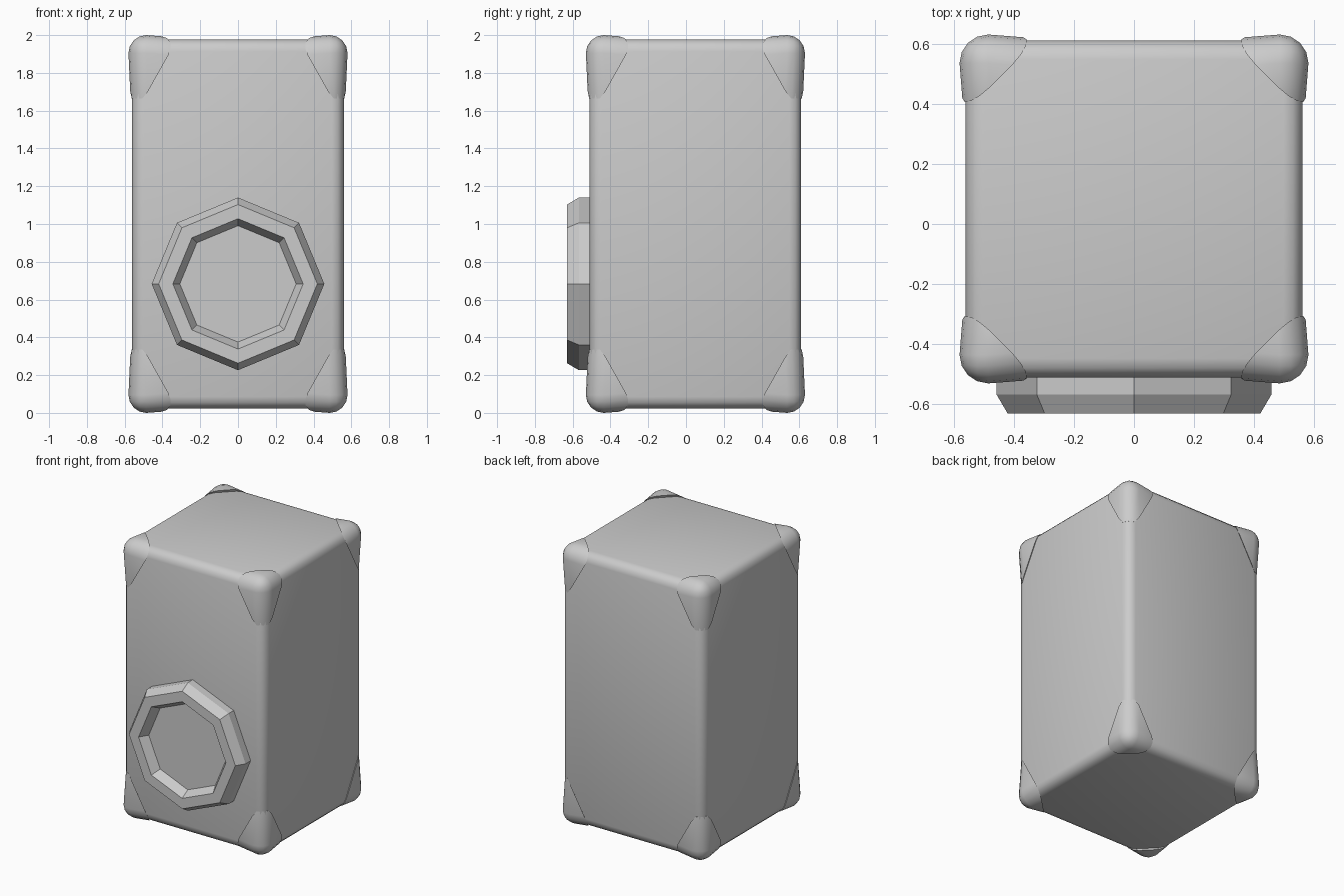
import bpy, bmesh, math
from mathutils import Vector, Matrix

if "Cube" in bpy.data.objects:
    bpy.data.objects.remove(bpy.data.objects["Cube"])

CENTRE = Vector((0, 0.05, 1.0))


def finish(bm, name, smooth):
    bmesh.ops.recalc_face_normals(bm, faces=bm.faces[:])
    me = bpy.data.meshes.new(name)
    bm.to_mesh(me)
    bm.free()
    ob = bpy.data.objects.new(name, me)
    bpy.context.collection.objects.link(ob)
    if smooth:
        bpy.ops.object.select_all(action='DESELECT')
        ob.select_set(True)
        bpy.context.view_layer.objects.active = ob
        bpy.ops.object.shade_smooth_by_angle(angle=math.radians(smooth))
    return ob


def box(lo, hi):
    bm = bmesh.new()
    bmesh.ops.create_cube(bm, size=1)
    for v in bm.verts:
        v.co = Vector([lo[i] if v.co[i] < 0 else hi[i] for i in range(3)])
    return bm


# cabinet body with rounded edges
half = Vector((0.56, 0.56, 0.977))
bm = box(CENTRE - half, CENTRE + half)
bmesh.ops.bevel(bm, geom=bm.edges[:], offset=0.063, segments=3, profile=0.5, affect='EDGES')
finish(bm, "cabinet_body", 32)


# corner protectors: rounded corner, tapered towards the rim, cut diagonally
def corner_cap(sx, sy, sz):
    lo, hi = Vector((0.345, 0.345, 0.665)), Vector((0.58, 0.58, 1.0))
    bm = box(lo, hi)
    tip = max(bm.verts, key=lambda v: v.co.length)
    bmesh.ops.bevel(bm, geom=list(tip.link_edges), offset=0.095, segments=4,
                    profile=0.5, affect='EDGES')
    for v in bm.verts:
        at_rim = [v.co[i] < lo[i] + 1e-4 for i in range(3)]
        for i in range(3):
            if not at_rim[i]:
                v.co[i] -= 0.011 * sum(at_rim)
    # plane removes the inner corner, leaving triangular flaps on each face
    normal = Vector((1, 1, 1 / 1.78))
    bmesh.ops.bisect_plane(bm, geom=bm.verts[:] + bm.edges[:] + bm.faces[:],
                           plane_co=hi - Vector((0.28, 0, 0)), plane_no=normal,
                           clear_inner=True)
    bmesh.ops.holes_fill(bm, edges=[e for e in bm.edges if e.is_boundary])
    bm.transform(Matrix.Translation(CENTRE) @ Matrix.Diagonal((sx, sy, sz, 1)))
    finish(bm, "corner_protector", 32)


for sx in (-1, 1):
    for sy in (-1, 1):
        for sz in (-1, 1):
            corner_cap(sx, sy, sz)

# eight-sided speaker ring: (radius, y) profile lathed around the y axis
profile = [(0.457, -0.49), (0.457, -0.567), (0.42, -0.63), (0.345, -0.63), (0.308, -0.567)]
bm = bmesh.new()
loops = []
for r, y in profile:
    loops.append([bm.verts.new((r * math.cos(k * math.pi / 4), y,
                                0.683 + r * math.sin(k * math.pi / 4))) for k in range(8)])
for a, b in zip(loops, loops[1:]):
    for k in range(8):
        n = (k + 1) % 8
        bm.faces.new((a[k], a[n], b[n], b[k]))
bm.faces.new(loops[0])
bm.faces.new(loops[-1])
finish(bm, "speaker_ring", 0)
